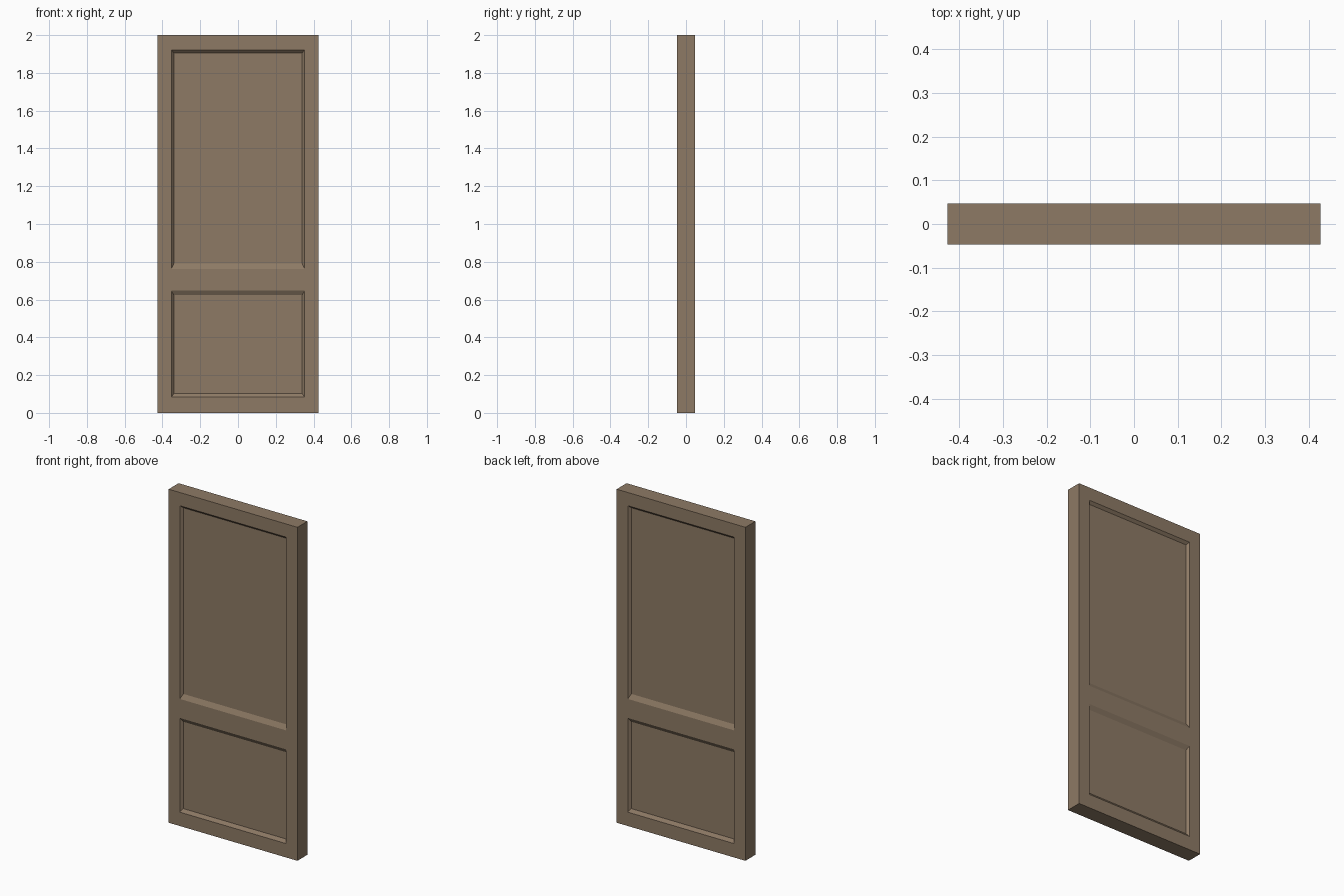
import bpy, bmesh

if "Cube" in bpy.data.objects:
    bpy.data.objects.remove(bpy.data.objects["Cube"])

W, T, D = 0.427, 0.047, 0.015      # half width, half thickness, recess depth
P, BX = 0.353, 0.013               # panel half width, side bevel width
XS = [-W, -P, P, W]
ZS = [0, 0.083, 0.648, 0.762, 1.921, 2.0]
PANELS = {1: (0.102, 0.623), 3: (0.790, 1.906)}   # row: recessed floor bottom, top

bm = bmesh.new()


def add_side(s):
    """One face of the door: stiles and rails with two recessed panels."""
    grid = [[bm.verts.new((x, s * T, z)) for x in XS] for z in ZS]
    for r in range(len(ZS) - 1):
        for c in range(3):
            ring = [grid[r][c], grid[r][c + 1], grid[r + 1][c + 1], grid[r + 1][c]]
            if c == 1 and r in PANELS:
                z0, z1 = PANELS[r]
                px, y = P - BX, s * (T - D)
                inner = [bm.verts.new(p) for p in
                         ((-px, y, z0), (px, y, z0), (px, y, z1), (-px, y, z1))]
                bm.faces.new(inner)
                for i in range(4):
                    j = (i + 1) % 4
                    bm.faces.new((ring[i], ring[j], inner[j], inner[i]))
            else:
                bm.faces.new(ring)


# Front and back, then the outer edge joining them
add_side(-1)
add_side(1)
bmesh.ops.bridge_loops(bm, edges=[e for e in bm.edges if e.is_boundary])
bmesh.ops.recalc_face_normals(bm, faces=bm.faces)

mesh = bpy.data.meshes.new("door_panel")
bm.to_mesh(mesh)
bm.free()
door = bpy.data.objects.new("door_panel", mesh)
bpy.context.collection.objects.link(door)

# Brown wood
wood = bpy.data.materials.new("brown_wood")
wood.diffuse_color = (0.27, 0.195, 0.13, 1)
wood.use_nodes = True
wood.node_tree.nodes["Principled BSDF"].inputs["Base Color"].default_value = wood.diffuse_color
mesh.materials.append(wood)
